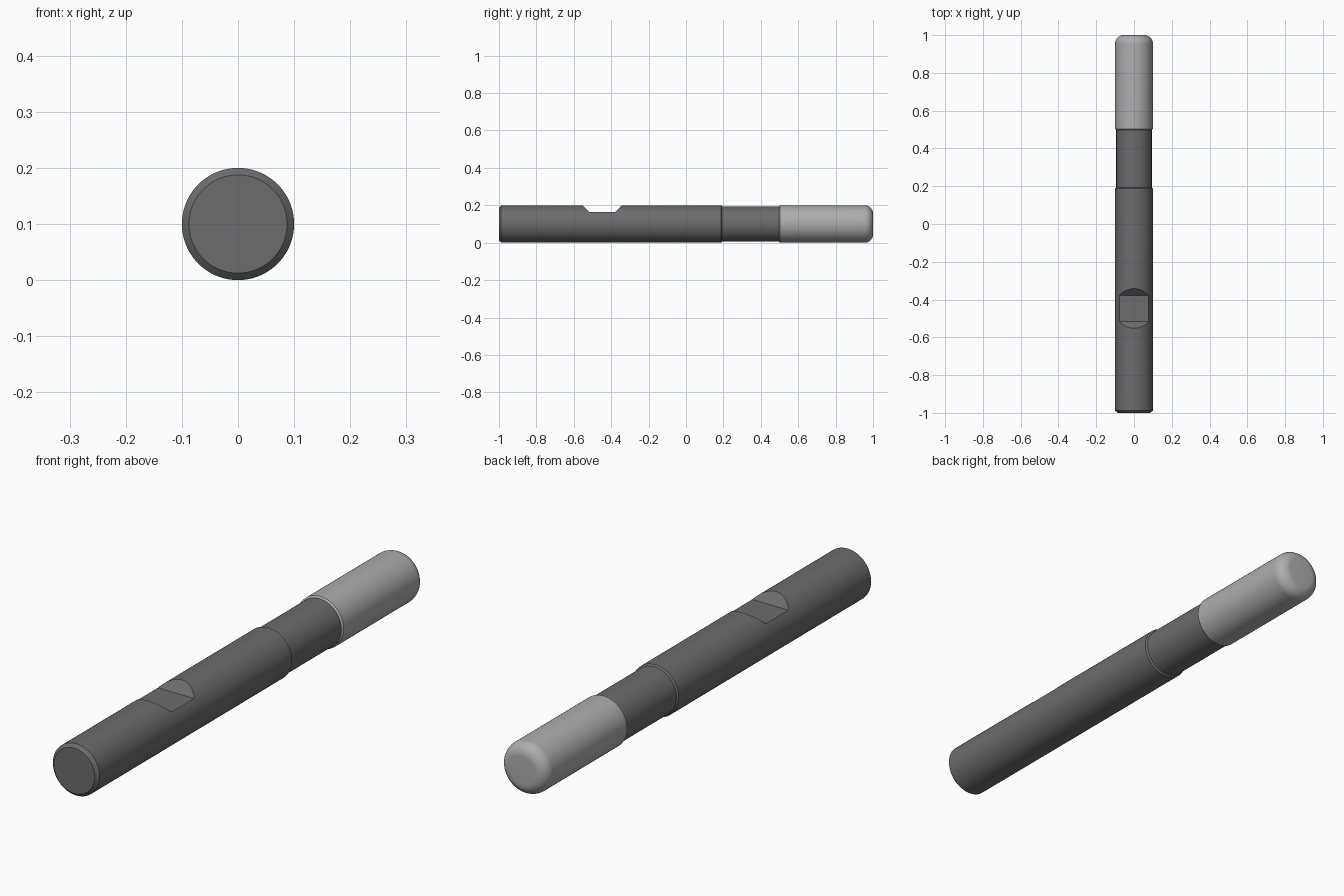
import bpy, bmesh, math

if "Cube" in bpy.data.objects:
    bpy.data.objects.remove(bpy.data.objects["Cube"])

AXIS_Z = 0.1
SIDES = 96


def material(name, v):
    m = bpy.data.materials.new(name)
    m.diffuse_color = (v, v, v, 1)
    m.use_nodes = True
    m.node_tree.nodes["Principled BSDF"].inputs["Base Color"].default_value = m.diffuse_color
    return m


def finish(name, bm, mat=None):
    bmesh.ops.recalc_face_normals(bm, faces=bm.faces)
    mesh = bpy.data.meshes.new(name)
    bm.to_mesh(mesh)
    bm.free()
    ob = bpy.data.objects.new(name, mesh)
    bpy.context.collection.objects.link(ob)
    if mat:
        mesh.materials.append(mat)
    return ob


def lathe(name, profile, mat):
    """Solid of revolution along y from (radius, y) points, capped at both ends."""
    bm = bmesh.new()
    rings = []
    for r, y in profile:
        rings.append([bm.verts.new((r * math.cos(a), y, AXIS_Z + r * math.sin(a)))
                      for a in (2 * math.pi * i / SIDES for i in range(SIDES))])
    for a, b in zip(rings, rings[1:]):
        for i in range(SIDES):
            j = (i + 1) % SIDES
            bm.faces.new((a[i], a[j], b[j], b[i]))
    bm.faces.new(rings[0])
    bm.faces.new(rings[-1])
    return finish(name, bm, mat)


def smooth(ob):
    bpy.ops.object.select_all(action='DESELECT')
    ob.select_set(True)
    bpy.context.view_layer.objects.active = ob
    bpy.ops.object.shade_smooth_by_angle(angle=math.radians(25))


dark = material("dark_steel", 0.15)
light = material("light_steel", 0.42)

# Shank with chamfered end and reduced neck
shank = lathe("shank", [(0.0875, -1), (0.1, -0.988), (0.1, 0.187),
                        (0.094, 0.193), (0.094, 0.5)], dark)

# Cutting head with rounded tip
R = 0.045
tip = [(0.1 - R + R * math.cos(t), 1 - R + R * math.sin(t))
       for t in (math.pi / 2 * i / 12 for i in range(13))]
head = lathe("cutting_head", [(0.094, 0.497), (0.1, 0.503)] + tip, light)

# Clamping flat: trapezoid notch cut into the top of the shank
bm = bmesh.new()
outline = [(-0.515, 0.163), (-0.379, 0.163), (-0.292, 0.25), (-0.602, 0.25)]
base = bm.faces.new([bm.verts.new((-0.15, y, z)) for y, z in outline])
ext = bmesh.ops.extrude_face_region(bm, geom=[base])
bmesh.ops.translate(bm, vec=(0.3, 0, 0),
                    verts=[g for g in ext["geom"] if isinstance(g, bmesh.types.BMVert)])
cutter = finish("notch_cutter", bm)
cutter.hide_render = True
cutter.hide_viewport = True

cut = shank.modifiers.new("notch", 'BOOLEAN')
cut.operation = 'DIFFERENCE'
cut.solver = 'EXACT'
cut.object = cutter

# Apply the cut so shading follows the final edges
bpy.context.view_layer.objects.active = shank
bpy.ops.object.modifier_apply(modifier=cut.name)
bpy.data.objects.remove(cutter)

for ob in (shank, head):
    smooth(ob)
